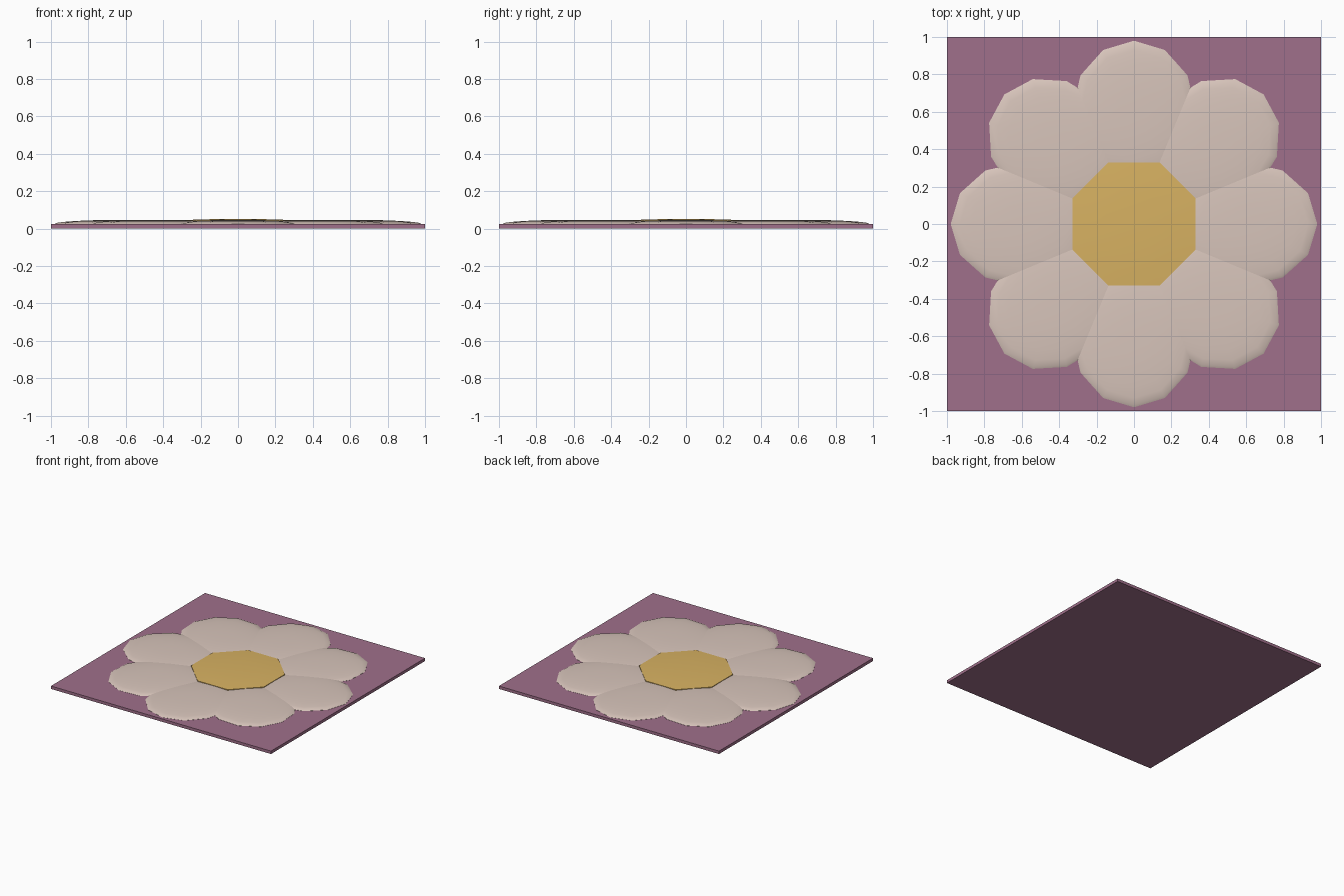
import bpy, bmesh
from math import sin, cos, pi, radians
from mathutils import Matrix

cube = bpy.data.objects.get("Cube")
if cube:
    bpy.data.objects.remove(cube, do_unlink=True)


def material(name, rgb):
    m = bpy.data.materials.new(name)
    m.use_nodes = True
    m.diffuse_color = (*rgb, 1)
    m.node_tree.nodes["Principled BSDF"].inputs["Base Color"].default_value = (*rgb, 1)
    return m


def finish(name, bm, mat, smooth=False):
    bmesh.ops.recalc_face_normals(bm, faces=bm.faces[:])
    me = bpy.data.meshes.new(name)
    bm.to_mesh(me)
    bm.free()
    me.materials.append(mat)
    ob = bpy.data.objects.new(name, me)
    bpy.context.collection.objects.link(ob)
    if smooth:
        bpy.ops.object.select_all(action='DESELECT')
        ob.select_set(True)
        bpy.context.view_layer.objects.active = ob
        bpy.ops.object.shade_smooth_by_angle(angle=radians(40))
    return ob


def dome(name, sides, rx, ry, rings, top, mat, phase=0, centre_x=0, turn=0):
    """Closed dome: rings of (scale, z) under a single top point."""
    bm = bmesh.new()
    loops = [[bm.verts.new((rx * s * cos(phase + 2 * pi * i / sides),
                            ry * s * sin(phase + 2 * pi * i / sides), z))
              for i in range(sides)] for s, z in rings]
    tip = bm.verts.new((0, 0, top))
    bm.faces.new(loops[0])
    for i in range(sides):
        j = (i + 1) % sides
        for a, b in zip(loops, loops[1:]):
            bm.faces.new((a[i], a[j], b[j], b[i]))
        bm.faces.new((loops[-1][i], loops[-1][j], tip))
    bmesh.ops.translate(bm, verts=bm.verts[:], vec=(centre_x, 0, 0))
    bmesh.ops.rotate(bm, verts=bm.verts[:], matrix=Matrix.Rotation(turn, 3, 'Z'))
    return finish(name, bm, mat, smooth=True)


mauve = material("mauve", (0.352, 0.162, 0.258))
cream = material("cream", (0.686, 0.558, 0.497))
gold = material("gold", (0.686, 0.445, 0.122))

# Square backing tile
BASE = 0.024
bm = bmesh.new()
bmesh.ops.create_cube(bm, size=1)
bmesh.ops.scale(bm, verts=bm.verts[:], vec=(2, 2, BASE))
bmesh.ops.translate(bm, verts=bm.verts[:], vec=(0, 0, BASE / 2))
finish("base_tile", bm, mauve)

# Eight overlapping petals, each a shallow twelve-sided half ellipsoid
HEIGHT = 0.022
petal_rings = [(1, BASE - 0.004)] + [
    (cos(radians(a)), BASE + 0.001 + HEIGHT * sin(radians(a))) for a in (0, 15, 30, 45, 60, 75)]
for k in range(8):
    dome(f"petal_{k + 1}", 12, 0.37, 0.33, petal_rings, BASE + HEIGHT, cream,
         centre_x=0.61, turn=k * pi / 4)

# Eight-sided flower centre
dome("flower_centre", 8, 0.357, 0.357,
     [(1, BASE - 0.004), (1, 0.042), (0.75, 0.047), (0.45, 0.050)], 0.052, gold, phase=pi / 8)
